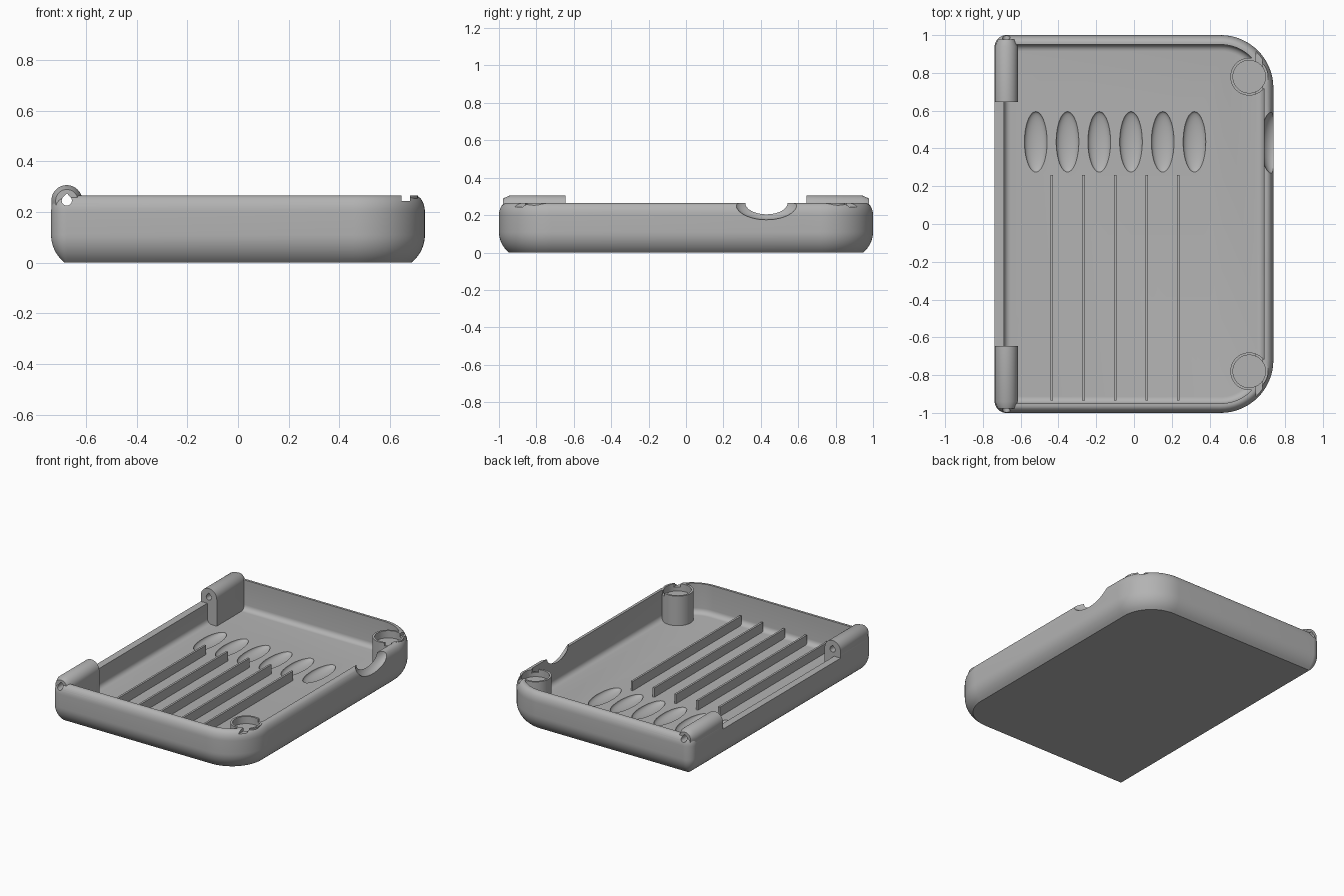
import bpy, bmesh, math
from mathutils import Matrix, Vector

cube = bpy.data.objects.get("Cube")
if cube:
    bpy.data.objects.remove(cube)

grey = bpy.data.materials.new("grey plastic")
grey.use_nodes = True
GREY = (0.45, 0.45, 0.45, 1)
grey.diffuse_color = GREY
grey.node_tree.nodes["Principled BSDF"].inputs["Base Color"].default_value = GREY

HALF_X, HALF_Y, TOP, FLOOR = 0.738, 1.0, 0.265, 0.06


def finish(name, bm):
    bmesh.ops.recalc_face_normals(bm, faces=bm.faces)
    mesh = bpy.data.meshes.new(name)
    bm.to_mesh(mesh)
    bm.free()
    mesh.materials.append(grey)
    obj = bpy.data.objects.new(name, mesh)
    bpy.context.collection.objects.link(obj)
    return obj


def loft(name, rings):
    """Skin a list of equal-length point rings and cap both ends."""
    bm = bmesh.new()
    loops = [[bm.verts.new(p) for p in ring] for ring in rings]
    for a, b in zip(loops, loops[1:]):
        for i in range(len(a)):
            j = (i + 1) % len(a)
            bm.faces.new((a[i], a[j], b[j], b[i]))
    bm.faces.new(loops[0])
    bm.faces.new(loops[-1])
    return finish(name, bm)


def box(name, x0, x1, y0, y1, z0, z1):
    corners = [(x0, y0), (x1, y0), (x1, y1), (x0, y1)]
    return loft(name, [[(x, y, z) for x, y in corners] for z in (z0, z1)])


def ellipsoid(name, centre, radii):
    bm = bmesh.new()
    bmesh.ops.create_uvsphere(bm, u_segments=48, v_segments=24, radius=1,
                              matrix=Matrix.Translation(centre) @ Matrix.Diagonal((*radii, 1)))
    return finish(name, bm)


def cut(obj, cutter):
    mod = obj.modifiers.new("cut", "BOOLEAN")
    mod.operation, mod.solver, mod.object = "DIFFERENCE", "EXACT", cutter
    bpy.context.view_layer.objects.active = obj
    bpy.ops.object.modifier_apply(modifier=mod.name)


def outline(inset, z):
    """Plan outline: tight corners on the hinge side, broad on the other."""
    ring = []
    for sx, sy, start in ((1, 1, 0), (-1, 1, 90), (-1, -1, 180), (1, -1, 270)):
        r = max((0.28 if sx > 0 else 0.062) - inset, 0.002)
        for k in range(17):
            a = math.radians(start + 90 * k / 16)
            ring.append((sx * (HALF_X - inset - r) + r * math.cos(a),
                         sy * (HALF_Y - inset - r) + r * math.sin(a), z))
    return ring


# Shell: rounded underside, rounded rim, hollow with a filleted floor
profile = []
for k in range(9):
    z = 0.11 * k / 8
    profile.append((0.14 - math.sqrt(0.14 ** 2 - (0.11 - z) ** 2), z))
for k in range(9):
    a = math.radians(90 * k / 8)
    profile.append((0.04 * (1 - math.cos(a)), 0.2 + (TOP - 0.2) * math.sin(a)))
for k in range(7):
    a = math.radians(90 * k / 6)
    profile.append((0.05 + 0.035 * (1 - math.cos(a)), FLOOR + 0.035 * (1 - math.sin(a))))
profile.insert(18, (0.05, TOP))
shell = loft("tray_shell", [outline(i, z) for i, z in profile])
parts = [shell]
cutters = []

# Finger dimples in the floor, thumb notch and lowered hinge-side wall
for k in range(6):
    cutters.append(ellipsoid("dimple_cutter", (-0.52 + 0.168 * k, 0.435, FLOOR), (0.06, 0.16, 0.03)))
cutters.append(ellipsoid("thumb_cutter", (HALF_X, 0.43, TOP), (0.068, 0.168, 0.09)))
cutters.append(box("wall_cutter", -0.8, -0.6, -0.645, 0.645, 0.2, 0.4))
for c in cutters:
    cut(shell, c)

# Pin hole: a teardrop bore along the hinge axis
PIN_X, PIN_Z = -0.676, 0.245
bore = [(PIN_X + 0.02 * math.cos(a), PIN_Z + 0.02 * math.sin(a))
        for a in (math.radians(45 - 270 * k / 20) for k in range(21))]
bore.append((PIN_X, PIN_Z + 0.029))
pin_cutter = loft("pin_cutter", [[(x, y, z) for x, z in bore] for y in (-1.1, 1.1)])
cutters.append(pin_cutter)
cut(shell, pin_cutter)

# Hinge knuckles: round top on a block that reaches the floor
R = 0.061
knuckle = [(PIN_X + R * math.cos(a), PIN_Z + R * math.sin(a))
           for a in (math.pi * k / 20 for k in range(21))]
knuckle += [(-0.735, 0.2), (-0.70, 0.12), (-0.70, 0.05), (PIN_X + R, 0.05)]
for side, label in ((1, "back"), (-1, "front")):
    rings = []
    for y, s in ((0.645, 1), (0.94, 1), (0.978, 0.72)):
        rings.append([(PIN_X + (x - PIN_X) * s, side * y,
                       PIN_Z + (z - PIN_Z) * s) for x, z in knuckle])
    hinge = loft(label + "_hinge_knuckle", rings)
    cut(hinge, pin_cutter)
    parts.append(hinge)

# Corner posts: cups with a shallow recess and a slot in the lip
slot = box("slot_cutter", 0.645, 0.68, -1.1, 1.1, 0.243, 0.4)
cutters.append(slot)
cut(shell, slot)
for side, label in ((1, "back"), (-1, "front")):
    rings = []
    for r, z in ((0.1, 0.05), (0.1, TOP), (0.086, TOP), (0.086, TOP - 0.05)):
        rings.append([(0.61 + r * math.cos(a), side * 0.78 + r * math.sin(a), z)
                      for a in (math.tau * k / 48 for k in range(48))])
    # clear the shell rim out of the recess
    clear = loft("recess_cutter", [[(x, y, z) for x, y, _ in rings[2]]
                                   for z in (TOP - 0.05, 0.4)])
    cut(shell, clear)
    cutters.append(clear)
    post = loft(label + "_corner_post", rings)
    cut(post, slot)
    parts.append(post)

# Floor ribs
for k in range(5):
    x = -0.435 + 0.1675 * k
    parts.append(box("floor_rib_%d" % (k + 1), x - 0.007, x + 0.007, -0.935, 0.26,
                     FLOOR - 0.01, FLOOR + 0.065))

for c in cutters:
    bpy.data.objects.remove(c)

# Smooth curves, crisp edges
bpy.ops.object.select_all(action="DESELECT")
for p in parts:
    p.select_set(True)
bpy.context.view_layer.objects.active = shell
bpy.ops.object.shade_smooth_by_angle(angle=math.radians(30))
